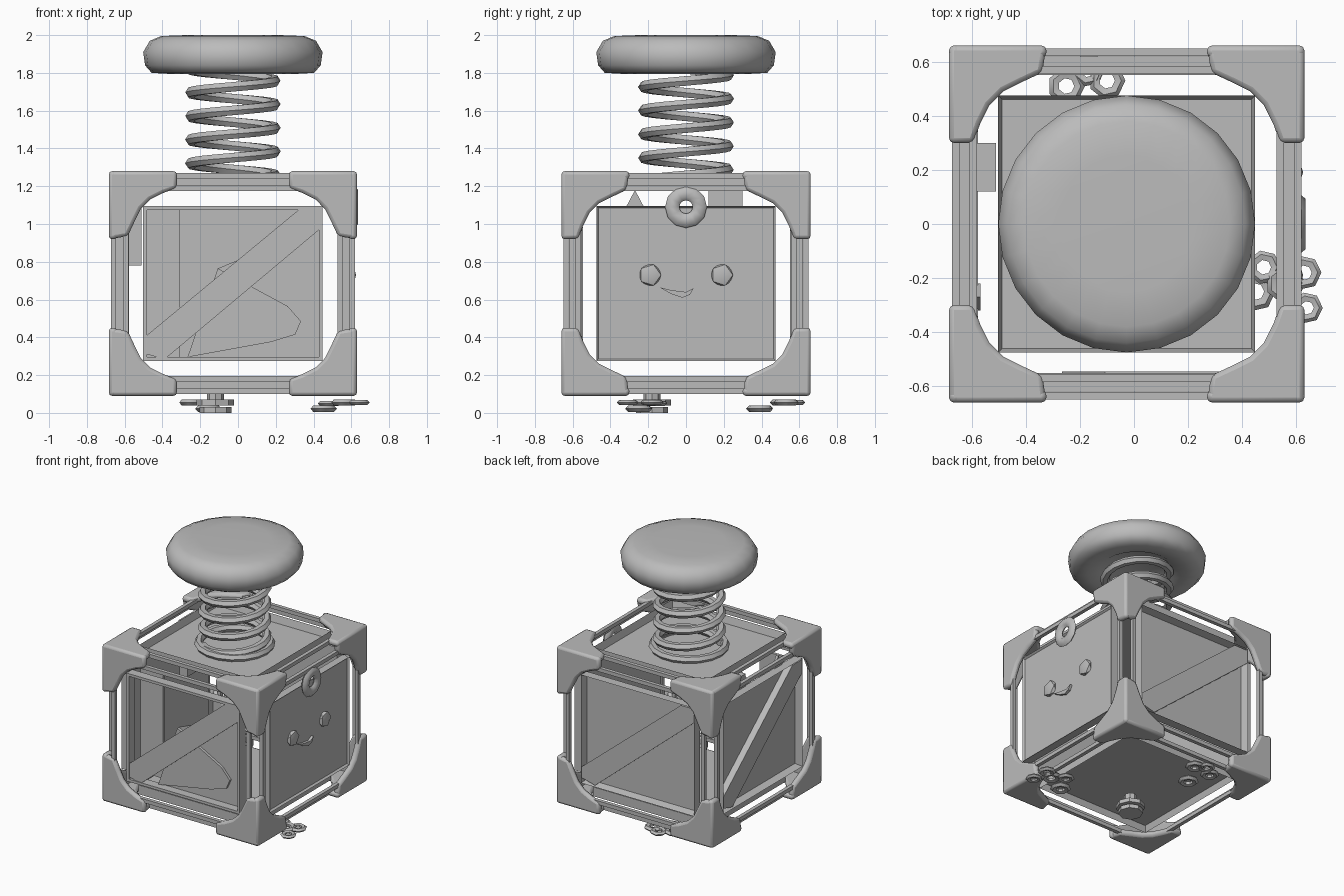
import bpy, bmesh, math
from mathutils import Vector, Matrix

if "Cube" in bpy.data.objects:
    bpy.data.objects.remove(bpy.data.objects["Cube"])

C = Vector((-0.027, 0, 0.685))      # crate centre
H = Vector((0.657, 0.66, 0.595))    # crate half size
grey = bpy.data.materials.new("grey")
grey.diffuse_color = (0.5, 0.5, 0.5, 1)
grey.use_nodes = True
grey.node_tree.nodes["Principled BSDF"].inputs["Base Color"].default_value = grey.diffuse_color


def finish(name, bm, angle=None):
    bmesh.ops.recalc_face_normals(bm, faces=bm.faces)
    me = bpy.data.meshes.new(name)
    bm.to_mesh(me)
    bm.free()
    me.materials.append(grey)
    ob = bpy.data.objects.new(name, me)
    bpy.context.collection.objects.link(ob)
    if angle:
        bpy.ops.object.select_all(action='DESELECT')
        ob.select_set(True)
        bpy.context.view_layer.objects.active = ob
        bpy.ops.object.shade_smooth_by_angle(angle=math.radians(angle))
    return ob


def add_box(bm, lo, hi, mat=Matrix()):
    lo, hi = Vector(lo), Vector(hi)
    m = mat @ Matrix.Translation((lo + hi) / 2) @ Matrix.Diagonal((*(hi - lo), 1))
    return bmesh.ops.create_cube(bm, size=1, matrix=m)["verts"]


def add_prism(bm, pts, z0, z1, mat=Matrix()):
    a = [bm.verts.new(mat @ Vector((x, y, z0))) for x, y in pts]
    b = [bm.verts.new(mat @ Vector((x, y, z1))) for x, y in pts]
    bm.faces.new(a)
    bm.faces.new(b)
    for i in range(len(pts)):
        j = (i + 1) % len(pts)
        bm.faces.new((a[i], a[j], b[j], b[i]))


def side(u, v, n):
    """Matrix from a side's own axes (right, up, outward) to the world."""
    m = Matrix((u, v, n)).transposed().to_4x4()
    return Matrix.Translation(C) @ m


def add_ring(bm, mat, R, r, seg=8, sides=6):
    rows = []
    for i in range(seg):
        a = math.tau * i / seg
        rows.append([bm.verts.new(mat @ Vector((
            (R + r * math.cos(b)) * math.cos(a), (R + r * math.cos(b)) * math.sin(a), r * math.sin(b))))
            for b in [math.tau * k / sides for k in range(sides)]])
    for i in range(seg):
        for k in range(sides):
            p, q, l = rows[i], rows[(i + 1) % seg], (k + 1) % sides
            bm.faces.new((p[k], q[k], q[l], p[l]))


FRONT = side((1, 0, 0), (0, 0, 1), (0, -1, 0))
BACK = side((-1, 0, 0), (0, 0, 1), (0, 1, 0))
RIGHT = side((0, 1, 0), (0, 0, 1), (1, 0, 0))
LEFT = side((0, -1, 0), (0, 0, 1), (-1, 0, 0))
TOP = side((1, 0, 0), (0, 1, 0), (0, 0, 1))
BOTTOM = side((1, 0, 0), (0, -1, 0), (0, 0, -1))
W, T = 0.475, 0.41                  # panel half width and half height

# Corner caps: three curved plates meeting at each corner
cap = [(0, 0), (.36, 0), (.345, .1), (.27, .135), (.2, .17), (.15, .22), (.115, .29), (.09, .36), (0, .36)]
bm = bmesh.new()
for sx in (-1, 1):
    for sy in (-1, 1):
        for sz in (-1, 1):
            s = Vector((sx, sy, sz))
            corner = C + Vector(s[i] * H[i] for i in range(3))
            for ax in range(3):
                cols = [Vector(), Vector(), Vector()]
                for k in range(3):
                    cols[k][(ax + 1 + k) % 3] = -s[(ax + 1 + k) % 3]
                m = Matrix.Translation(corner) @ Matrix(cols).transposed().to_4x4()
                add_prism(bm, cap, 0, 0.045, m)
caps = finish("corner_caps", bm, 35)
bev = caps.modifiers.new("soft_edges", 'BEVEL')
bev.width, bev.segments = 0.018, 2

# Frame rods: two along every crate edge
bm = bmesh.new()
for ax in range(3):
    b, c = (ax + 1) % 3, (ax + 2) % 3
    for sb in (-1, 1):
        for sc in (-1, 1):
            for ib, ic in ((.025, .09), (.09, .025)):
                mid, half = C.copy(), Vector((.014, .014, .014))
                mid[b] += sb * (H[b] - ib)
                mid[c] += sc * (H[c] - ic)
                half[ax] = H[ax] - 0.1
                add_box(bm, mid - half, mid + half)
finish("frame_rods", bm)


# Side panels: trays with a thin raised rim
def panel(name, mat, hw, hh, n, depth, rim=0.02, thick=0.07):
    bm = bmesh.new()
    add_box(bm, (-hw, -hh, n - thick), (hw, hh, n))
    top = max(bm.faces, key=lambda f: f.calc_center_median().z)
    bmesh.ops.inset_region(bm, faces=[top], thickness=rim)
    bmesh.ops.translate(bm, verts=top.verts, vec=(0, 0, -depth))
    bm.transform(mat)
    finish(name, bm)


panel("back_panel", BACK, W, T, 0.62, 0.055)
panel("left_panel", LEFT, W, T, 0.62, 0.055)
panel("right_panel", RIGHT, W, T, 0.63, 0.015, 0.015, 0.06)
panel("top_panel", TOP, W, W, 0.565, 0.055)
panel("bottom_panel", BOTTOM, W, W, 0.565, 0.045)

# Front panel: an open rim with a broken board left in it
bm = bmesh.new()
for s in (-1, 1):
    add_box(bm, (s * (W - .01) - .01, -T, .55), (s * (W - .01) + .01, T, .62), FRONT)
    add_box(bm, (-W, s * (T - .01) - .01, .55), (W, s * (T - .01) + .01, .62), FRONT)
finish("front_rim", bm)
bm = bmesh.new()
add_prism(bm, [(-.24, -.4), (.46, -.4), (.46, .3), (-.08, .08)], .545, .555, FRONT)
add_prism(bm, [(-.24, -.39), (.2, -.31), (.33, -.27), (.36, -.2), (.29, -.12), (-.08, .08)], .555, .575, FRONT)
add_box(bm, (-.47, -.4, .44), (-.28, .4, .46), FRONT)
finish("broken_boards", bm)

# Diagonal braces
brace = [(-W, -.37), (-W, -.29), (.36, .4), (W, .4), (W, .3), (-.36, -.4)]
for name, mat in (("front", FRONT), ("back", BACK), ("left", LEFT)):
    bm = bmesh.new()
    add_prism(bm, brace, .56, .615, mat)
    finish(name + "_brace", bm)

# Loose slat and splinter inside the left side
bm = bmesh.new()
add_box(bm, (-.585, .12, .78), (-.51, .3, 1.19))
add_prism(bm, [(-.32, .4), (-.22, .4), (-.27, .495)], -.56, -.54, RIGHT)
finish("loose_slat", bm)

# Face on the right side: two eye knobs and a smile
bm = bmesh.new()
for y in (-.19, .19):
    bmesh.ops.create_icosphere(bm, subdivisions=1, radius=.065, matrix=RIGHT @ Matrix.Translation(
        (y, .045, .62)) @ Matrix.Diagonal((1, 1, .5, 1)))
finish("eye_knobs", bm, 40)
bm = bmesh.new()
add_prism(bm, [(-.14, -.02), (-.08, -.035), (0, -.045), (.04, -.025), (.02, -.06), (-.02, -.075), (-.08, -.055)],
          .61, .635, RIGHT)
finish("smile", bm)

# Pull ring above the face
bm = bmesh.new()
add_ring(bm, RIGHT @ Matrix.Translation((0, .405, .642)) @ Matrix.Diagonal((1, 1, .6, 1)), .073, .038, 12)
finish("pull_ring", bm, 60)

# Chain links and foot knob under the crate
links = [(.45, -.25, .022, .07), (.48, -.16, .05, .06), (.56, -.22, .055, .07), (.63, -.18, .055, .06),
         (.64, -.31, .055, .055), (-.25, .51, .055, .065), (-.17, .57, .055, .06), (-.1, .53, .055, .065),
         (-.16, .39, .022, .07)]
bm = bmesh.new()
for x, y, z, r in links:
    add_ring(bm, Matrix.Translation((x, y, z)) @ Matrix.Diagonal((1, 1, .75, 1)), r * .72, r * .33, 7, 5)
finish("chain_links", bm, 50)
bm = bmesh.new()
for z, r, d in ((.015, .085, .03), (.055, .1, .03), (.09, .045, .1)):
    bmesh.ops.create_cone(bm, cap_ends=True, segments=8, radius1=r, radius2=r, depth=d,
                          matrix=Matrix.Translation((-.12, -.18, z)))
finish("foot_knob", bm, 40)

# Spring
bm = bmesh.new()
z0, z1, pitch, prev = 1.21, 1.83, 0.125, None
steps = int((z1 - z0) / pitch * 18)
for i in range(steps + 1):
    z = z0 + (z1 - z0) * i / steps
    a = math.pi + math.tau * (z - 1.32) / pitch
    row = []
    for k in range(6):
        b = math.tau * k / 6
        r = .222 + .032 * math.cos(b)
        row.append(bm.verts.new((C.x + r * math.cos(a), r * math.sin(a), z + .029 * math.sin(b))))
    if prev:
        for k in range(6):
            l = (k + 1) % 6
            bm.faces.new((prev[k], row[k], row[l], prev[l]))
    if i in (0, steps):
        bm.faces.new(row)
    prev = row
# Flat end coil resting on the lid
add_ring(bm, Matrix.Translation((C.x, 0, 1.215)), .25, .03, 18)
finish("spring", bm, 50)

# Round cushion with a hollow underside
prof = [(0, 2.0), (.25, 2.0), (.38, 1.995), (.44, 1.97), (.475, 1.91), (.465, 1.84), (.43, 1.80),
        (.34, 1.795), (.26, 1.815), (.2, 1.85), (0, 1.86)]
bm = bmesh.new()
vs = [bm.verts.new((r, 0, z)) for r, z in prof]
es = [bm.edges.new(p) for p in zip(vs, vs[1:])]
bmesh.ops.spin(bm, geom=vs + es, axis=(0, 0, 1), cent=(0, 0, 0), angle=math.tau, steps=24)
bmesh.ops.remove_doubles(bm, verts=bm.verts, dist=.001)
bmesh.ops.translate(bm, verts=bm.verts, vec=(C.x, 0, 0))
finish("cushion", bm, 60)
